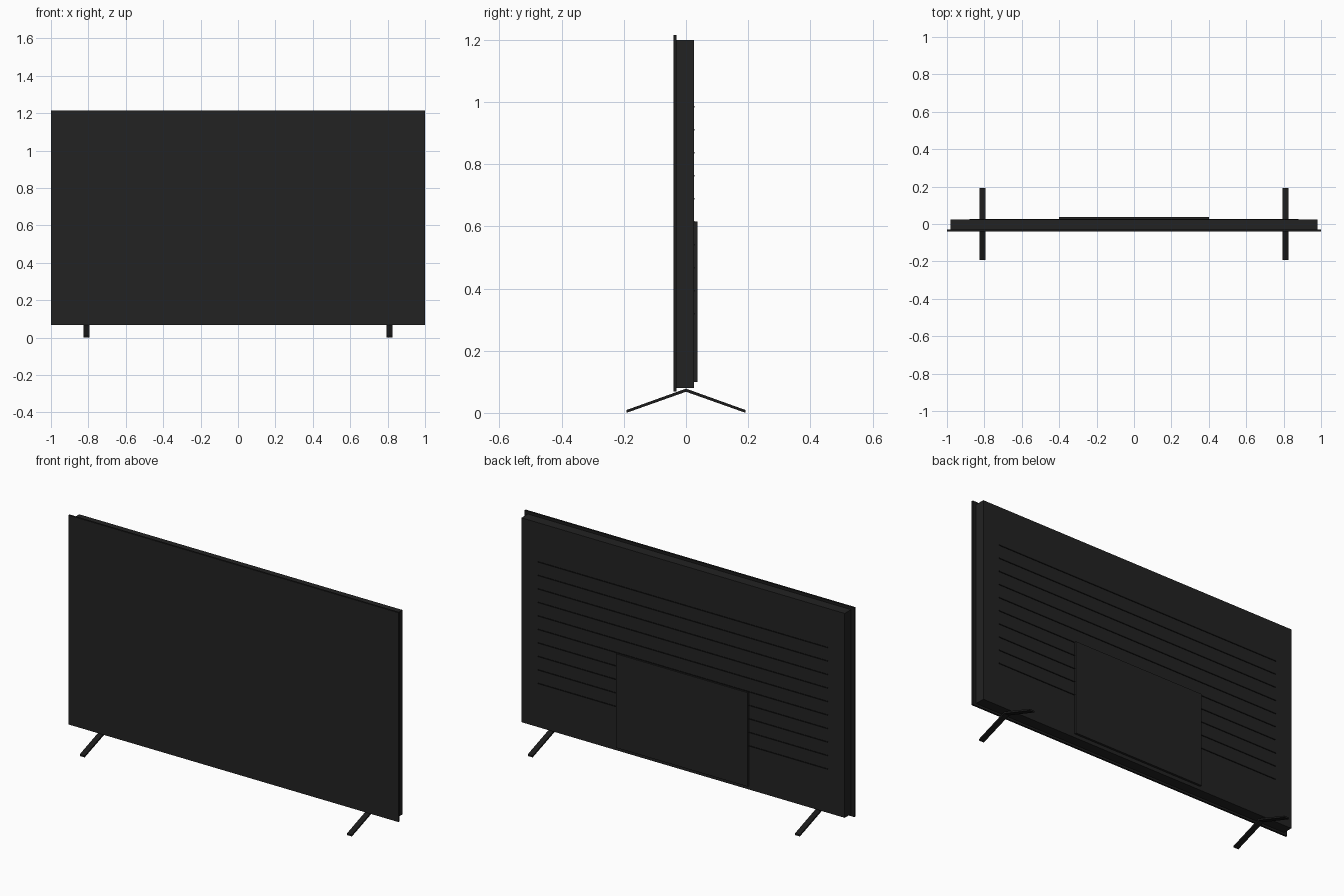
import bpy
import bmesh

cube = bpy.data.objects.get("Cube")
if cube:
    bpy.data.objects.remove(cube, do_unlink=True)


def material(name, value):
    mat = bpy.data.materials.new(name)
    mat.use_nodes = True
    colour = (value, value, value, 1)
    mat.diffuse_color = colour
    mat.node_tree.nodes["Principled BSDF"].inputs["Base Color"].default_value = colour
    return mat


charcoal = material("charcoal plastic", 0.016)
dark = material("dark trim", 0.011)
black = material("black vent", 0.006)


def finish(name, bm, mats):
    bmesh.ops.recalc_face_normals(bm, faces=bm.faces)
    mesh = bpy.data.meshes.new(name)
    bm.to_mesh(mesh)
    bm.free()
    for mat in mats:
        mesh.materials.append(mat)
    obj = bpy.data.objects.new(name, mesh)
    bpy.context.collection.objects.link(obj)
    return obj


def box(name, low, high, *mats):
    """Box between two opposite corners."""
    bm = bmesh.new()
    bmesh.ops.create_cube(bm, size=1)
    for v in bm.verts:
        v.co = [h if c > 0 else l for c, l, h in zip(v.co, low, high)]
    return finish(name, bm, mats)


# Thin display panel with dark edges and a charcoal front
panel = box("display_panel", (-1, -0.04, 0.068), (1, -0.03, 1.215), dark, charcoal)
for face in panel.data.polygons:
    face.material_index = int(face.normal.y < -0.5)

# Rear housing and electronics cover
box("rear_housing", (-0.98, -0.03, 0.08), (0.98, 0.025, 1.2), charcoal)
box("electronics_cover", (-0.4, 0.025, 0.1), (0.4, 0.037, 0.615), charcoal)

# Horizontal vent ribs across the back
for i in range(10):
    z = 0.319 + i * 0.074
    box(f"vent_rib_{i + 1}", (-0.88, 0.025, z - 0.0025), (0.88, 0.028, z + 0.0025), black)

# Splayed feet: a bent strip extruded sideways
profile = [(-0.192, 0), (-0.192, 0.009), (0, 0.078), (0.192, 0.009), (0.192, 0), (0, 0.068)]
for side, x in (("right", -0.81), ("left", 0.81)):
    bm = bmesh.new()
    face = bm.faces.new([bm.verts.new((x - 0.015, y, z)) for y, z in profile])
    strip = bmesh.ops.extrude_face_region(bm, geom=[face])["geom"]
    moved = [g for g in strip if isinstance(g, bmesh.types.BMVert)]
    bmesh.ops.translate(bm, verts=moved, vec=(0.03, 0, 0))
    finish(f"{side}_foot", bm, [dark])
